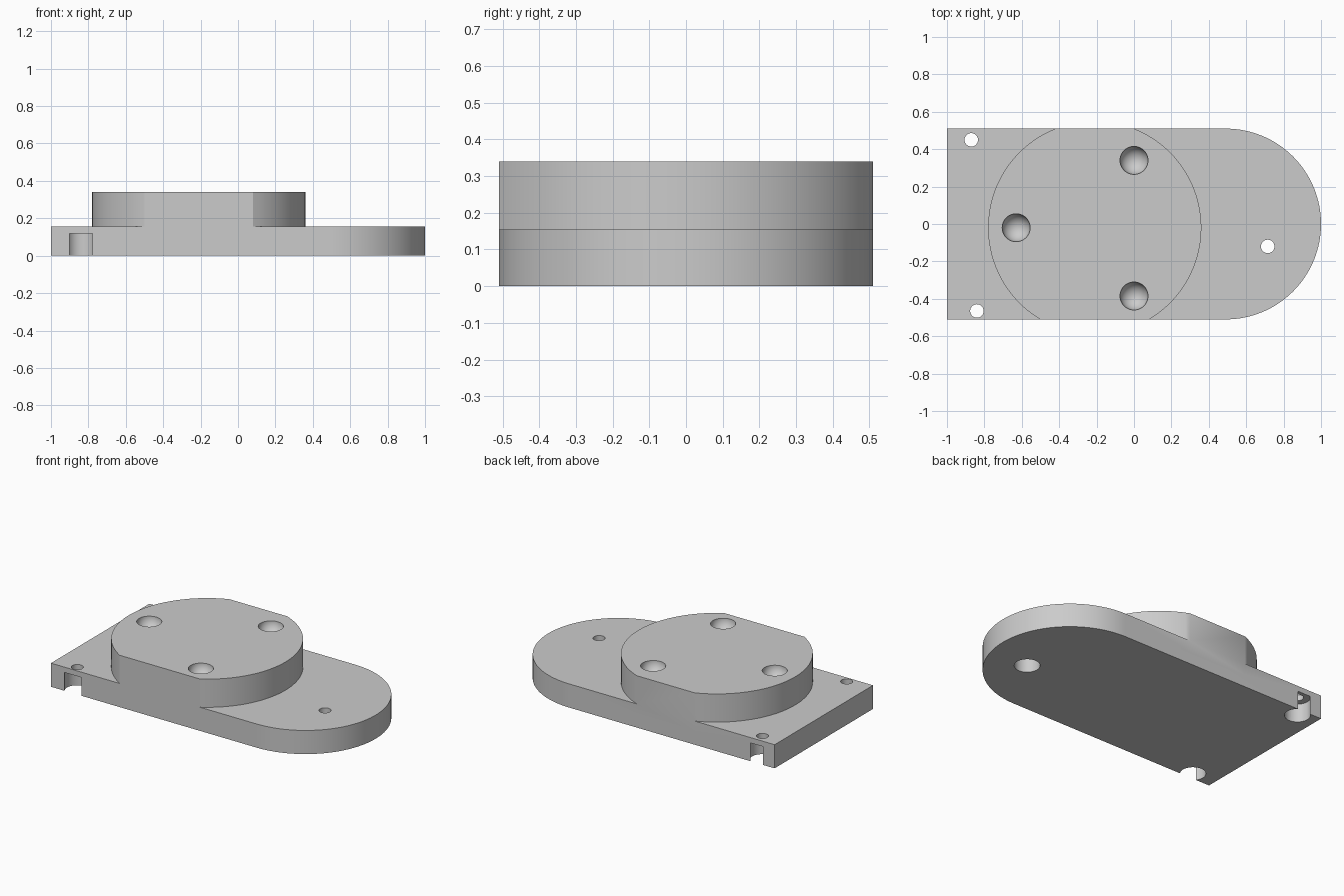
import bpy, bmesh, math

if "Cube" in bpy.data.objects:
    bpy.data.objects.remove(bpy.data.objects["Cube"], do_unlink=True)

HALF_WIDTH, PLATE_TOP, DISC_TOP = 0.51, 0.155, 0.34

grey = bpy.data.materials.new("plain grey")
grey.use_nodes = True
colour = (0.6, 0.6, 0.6, 1)
grey.diffuse_color = colour
grey.node_tree.nodes["Principled BSDF"].inputs["Base Color"].default_value = colour


def arc(x, y, r, start, end, steps):
    angles = [math.radians(start + (end - start) * i / steps) for i in range(steps + 1)]
    return [(x + r * math.cos(a), y + r * math.sin(a)) for a in angles]


def finish(name, bm):
    bmesh.ops.recalc_face_normals(bm, faces=bm.faces)
    mesh = bpy.data.meshes.new(name)
    bm.to_mesh(mesh)
    bm.free()
    obj = bpy.data.objects.new(name, mesh)
    bpy.context.collection.objects.link(obj)
    mesh.materials.append(grey)
    return obj


def prism(name, outline, bottom, top):
    bm = bmesh.new()
    face = bm.faces.new([bm.verts.new((x, y, bottom)) for x, y in outline])
    raised = bmesh.ops.extrude_face_region(bm, geom=[face])["geom"]
    verts = [v for v in raised if isinstance(v, bmesh.types.BMVert)]
    bmesh.ops.translate(bm, verts=verts, vec=(0, 0, top - bottom))
    return finish(name, bm)


def cylinder(name, x, y, r, bottom, top):
    return prism(name, arc(x, y, r, 0, 360, 48)[:-1], bottom, top)


def ball(name, x, y, z, r):
    bm = bmesh.new()
    bmesh.ops.create_uvsphere(bm, u_segments=40, v_segments=21, radius=r)
    bmesh.ops.translate(bm, verts=bm.verts, vec=(x, y, z))
    return finish(name, bm)


def combine(target, other, operation):
    other.hide_render = True
    mod = target.modifiers.new(operation.lower(), 'BOOLEAN')
    mod.operation, mod.solver, mod.object = operation, 'EXACT', other
    bpy.context.view_layer.objects.active = target
    bpy.ops.object.modifier_apply(modifier=mod.name)
    bpy.data.objects.remove(other, do_unlink=True)


# Base plate with one rounded end
outline = [(-1, HALF_WIDTH), (-1, -HALF_WIDTH)]
outline += arc(1 - HALF_WIDTH, 0, HALF_WIDTH, -90, 90, 64)
body = prism("mounting_plate", outline, 0, PLATE_TOP)

# Raised disc, trimmed flush with the plate's long sides
cx, cy, r = -0.21, -0.02, 0.57
front = math.degrees(math.asin((-HALF_WIDTH - cy) / r))
back = math.degrees(math.asin((HALF_WIDTH - cy) / r))
disc_outline = arc(cx, cy, r, front, back, 48)
disc_outline += arc(cx, cy, r, 180 - back, 180 - front, 48)
combine(body, prism("raised_disc", disc_outline, 0.08, DISC_TOP), 'UNION')

# Round-bottomed sockets in the disc
for x, y in [(0, 0.34), (-0.63, -0.02), (0, -0.385)]:
    combine(body, ball("socket_cutter", x, y, DISC_TOP, 0.075), 'DIFFERENCE')

# Screw holes, counterbored from below
for x, y in [(-0.87, 0.45), (-0.84, -0.465), (0.715, -0.12)]:
    combine(body, cylinder("screw_cutter", x, y, 0.036, -0.1, 0.25), 'DIFFERENCE')
    combine(body, cylinder("counterbore_cutter", x, y, 0.076, -0.1, 0.12), 'DIFFERENCE')

# Smooth curves with crisp edges
bpy.ops.object.select_all(action='DESELECT')
body.select_set(True)
bpy.context.view_layer.objects.active = body
bpy.ops.object.shade_smooth_by_angle(angle=math.radians(30))
